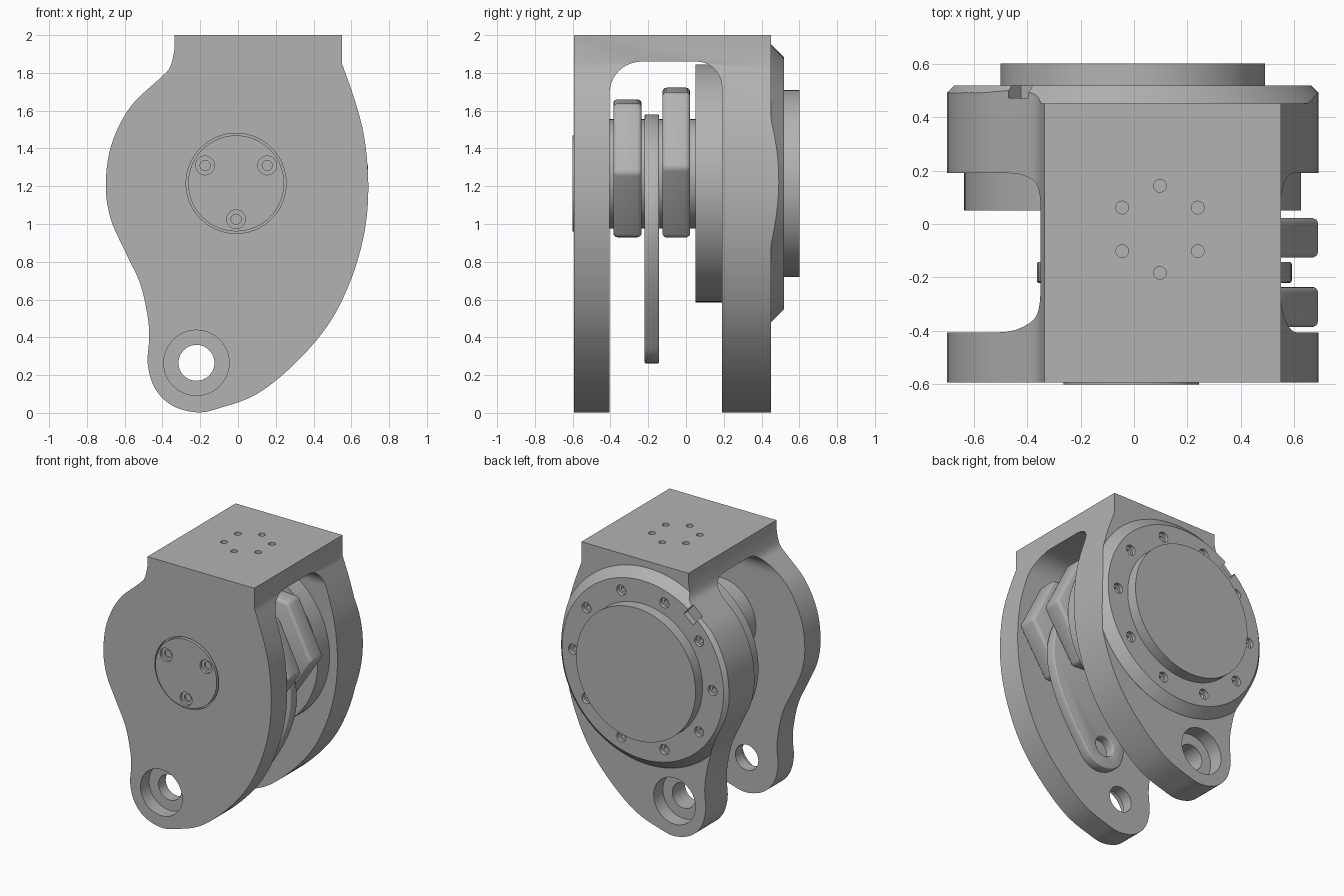
import bpy, bmesh, math
from mathutils import Vector

if "Cube" in bpy.data.objects:
    bpy.data.objects.remove(bpy.data.objects["Cube"], do_unlink=True)

grey = bpy.data.materials.new("machined grey")
grey.use_nodes = True
grey.diffuse_color = (0.45, 0.45, 0.45, 1)
grey.node_tree.nodes["Principled BSDF"].inputs["Base Color"].default_value = (0.45, 0.45, 0.45, 1)

CX, CZ = -0.005, 1.215      # main joint axis
PX, PZ = -0.22, 0.265       # lower pivot axis


def place(axis, a, b, h):
    return {"x": (h, a, b), "y": (a, h, b), "z": (a, b, h)}[axis]


def loft(name, sections, axis="y"):
    """Solid through matching outlines, each given as (points, height along axis)."""
    bm = bmesh.new()
    rings = [[bm.verts.new(place(axis, a, b, h)) for a, b in pts] for pts, h in sections]
    n = len(rings[0])
    for low, high in zip(rings, rings[1:]):
        for i in range(n):
            j = (i + 1) % n
            bm.faces.new((low[i], low[j], high[j], high[i]))
    bm.faces.new(rings[0])
    bm.faces.new(rings[-1])
    bmesh.ops.recalc_face_normals(bm, faces=bm.faces)
    mesh = bpy.data.meshes.new(name)
    bm.to_mesh(mesh)
    bm.free()
    mesh.materials.append(grey)
    ob = bpy.data.objects.new(name, mesh)
    bpy.context.collection.objects.link(ob)
    return ob


def circle(a, b, r, n=64, turn=0.0):
    return [(a + r * math.cos(turn + math.tau * i / n), b + r * math.sin(turn + math.tau * i / n))
            for i in range(n)]


def cylinder(name, a, b, r, lo, hi, axis="y", n=64):
    pts = circle(a, b, r, n)
    return loft(name, [(pts, lo), (pts, hi)], axis)


def spline(points, steps=5, closed=False):
    """Smooth curve through the points."""
    p = [Vector(q) for q in points]
    p = [p[-1]] + p + p[:2] if closed else [p[0]] + p + [p[-1]]
    out = []
    for a, b, c, d in zip(p, p[1:], p[2:], p[3:]):
        for i in range(steps):
            t = i / steps
            out.append(tuple(0.5 * (2 * b + (c - a) * t + (2 * a - 5 * b + 4 * c - d) * t * t
                                    + (3 * b - a - 3 * c + d) * t ** 3)))
    return out if closed else out + [tuple(points[-1])]


def activate(ob):
    bpy.ops.object.select_all(action="DESELECT")
    ob.select_set(True)
    bpy.context.view_layer.objects.active = ob


def boolean(ob, cutter, operation="DIFFERENCE"):
    activate(ob)
    cutter.hide_render = True
    mod = ob.modifiers.new("cut", "BOOLEAN")
    mod.object, mod.operation, mod.solver = cutter, operation, "EXACT"
    bpy.ops.object.modifier_apply(modifier=mod.name)
    bpy.data.objects.remove(cutter, do_unlink=True)


def bore(ob, a, b, r, lo, hi, axis="y", n=32):
    boolean(ob, cylinder("bore_cutter", a, b, r, lo, hi, axis, n))


def finish(ob, bevel=0.0, angle=30):
    activate(ob)
    if bevel:
        mod = ob.modifiers.new("edges", "BEVEL")
        mod.width, mod.segments, mod.limit_method = bevel, 3, "ANGLE"
        mod.angle_limit = math.radians(angle)
        bpy.ops.object.modifier_apply(modifier=mod.name)
    bpy.ops.object.shade_smooth_by_angle(angle=math.radians(angle))


# Side outline of the forked housing
outline = spline([(-.335, 1.93), (-.36, 1.83), (-.42, 1.765), (-.57, 1.62), (-.67, 1.42),
                  (-.7, 1.21), (-.675, 1.03), (-.6, .86), (-.52, .69), (-.48, .52),
                  (-.47, .4), (-.478, .26), (-.44, .13), (-.35, .04), (-.22, .003),
                  (-.1, .025), (.1, .1), (.3, .26), (.48, .47), (.6, .71), (.67, .96),
                  (.69, 1.2), (.67, 1.45), (.62, 1.65), (.55, 1.85)])
outline += [(.55, 2), (-.335, 2)]
housing = loft("forked_housing", [(outline, -.592), (outline, .45)])

# Slot between the two plates, rounded at the top
slot = [(-.405, -.1)]
slot += [(-.235 + .17 * math.cos(t), 1.69 + .17 * math.sin(t))
         for t in [math.pi - i * math.pi / 20 for i in range(11)]]
slot += [(.055 + .135 * math.cos(t), 1.725 + .135 * math.sin(t))
         for t in [math.pi / 2 - i * math.pi / 20 for i in range(11)]]
slot += [(.19, -.1)]
boolean(housing, loft("slot_cutter", [(slot, -1), (slot, 1)], "x"))

# Lower pivot bores, front cap seat and top screw holes
bore(housing, PX, PZ, .095, -1, 1, n=48)
bore(housing, PX, PZ, .173, -1, -.49, n=48)
bore(housing, PX, PZ, .173, .34, 1, n=48)
bore(housing, -.01, CZ, .265, -1, -.57, n=64)
for x, y in circle(.097, -.02, .163, 6, math.pi / 6):
    bore(housing, x, y, .024, 1.9, 2.1, "z", 20)
finish(housing)

# Front cap with three countersunk screws
front_cap = cylinder("front_cap", -.01, CZ, .254, -.6, -.55)
for x, z in circle(-.01, CZ, .19, 3, -math.pi / 2):
    bore(front_cap, x, z, .05, -.7, -.58, n=24)
    bore(front_cap, x, z, .027, -.7, -.56, n=16)
finish(front_cap)

# Chamfered rear flange, trimmed to the housing outline
wide, narrow = circle(CX, CZ, .735, 96), circle(CX, CZ, .668, 96)
flange = loft("rear_flange", [(wide, .44), (wide, .451), (narrow, .518)])
boolean(flange, loft("trim_cutter", [(outline, .3), (outline, .7)]), "INTERSECT")
for x, z in circle(CX, CZ, .577, 10):
    bore(flange, x, z, .038, .49, .7, n=24)
    bore(flange, x, z, .02, .465, .7, n=16)
d, s = Vector((-.62, .785)), Vector((.785, .62))
notch = [tuple(Vector((CX, CZ)) + d * r + s * w)
         for r, w in ((.61, -.05), (.61, .05), (.9, .05), (.9, -.05))]
boolean(flange, loft("notch_cutter", [(notch, .472), (notch, .7)]))
finish(flange)

# Rear cover, inner boss and shaft
finish(cylinder("rear_cover", CX, CZ, .495, .5, .6, n=96))
finish(cylinder("inner_boss", CX, CZ, .63, .05, .25, n=96))
finish(cylinder("shaft", CX, 1.265, .29, -.42, .06))

# Two hexagonal arms on the shaft, with rounded corners
for name, x, z, r, lo, hi in (("front_hex_arm", .285, 1.295, .41, -.385, -.235),
                              ("rear_hex_arm", .25, 1.325, .445, -.125, .022)):
    pts = circle(x, z, r, 6, -.06)
    finish(loft(name, [(pts, lo), (pts, hi)]), .022)

# Curved link between the arms
link_outline = spline([(0, 1.58), (.25, 1.54), (.45, 1.4), (.56, 1.2), (.59, 1), (.55, .8),
                       (.46, .6), (.33, .4), (.25, .3), (.14, .262), (.02, .31), (-.03, .43),
                       (-.04, .6), (-.13, .8), (-.27, 1), (-.36, 1.2), (-.33, 1.4),
                       (-.2, 1.53)], 4, True)
link = loft("curved_link", [(link_outline, -.22), (link_outline, -.142)])
bore(link, .14, .43, .075, -.4, 0)
finish(link, .008, 40)
